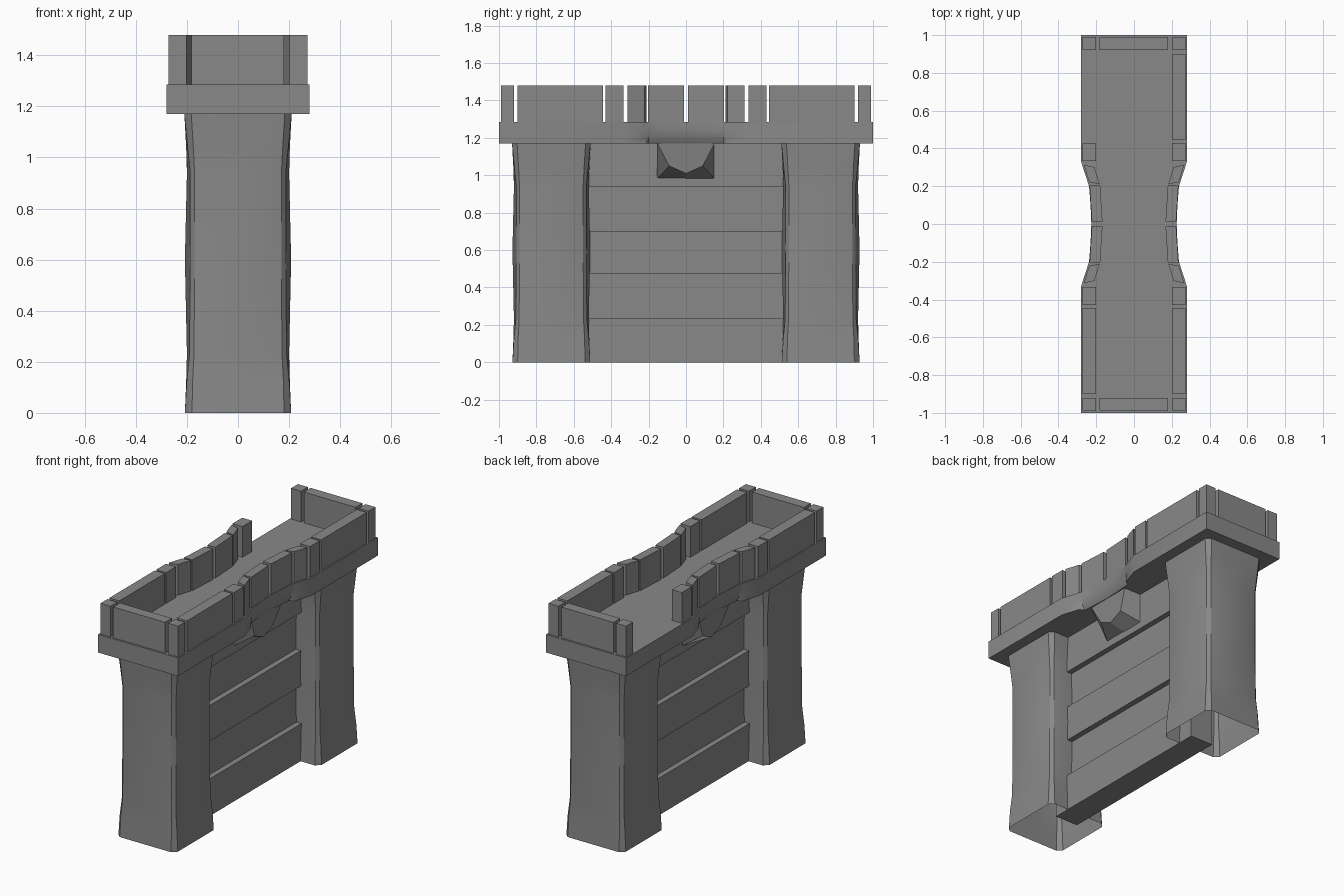
import bpy, bmesh

cube = bpy.data.objects.get("Cube")
if cube:
    bpy.data.objects.remove(cube, do_unlink=True)

# One stone colour for everything
stone = bpy.data.materials.new("grey stone")
stone.use_nodes = True
GREY = (0.25, 0.25, 0.25, 1)
stone.diffuse_color = GREY
stone.node_tree.nodes["Principled BSDF"].inputs["Base Color"].default_value = GREY


def finish(name, bm, smooth=None):
    bmesh.ops.recalc_face_normals(bm, faces=bm.faces)
    mesh = bpy.data.meshes.new(name)
    bm.to_mesh(mesh)
    bm.free()
    mesh.materials.append(stone)
    obj = bpy.data.objects.new(name, mesh)
    bpy.context.collection.objects.link(obj)
    if smooth:
        bpy.ops.object.select_all(action='DESELECT')
        obj.select_set(True)
        bpy.context.view_layer.objects.active = obj
        bpy.ops.object.shade_smooth_by_angle(angle=smooth)
    return obj


def loft(name, rings, caps=True, smooth=None):
    """Join equal-length closed rings of points with quads."""
    bm = bmesh.new()
    loops = [[bm.verts.new(p) for p in ring] for ring in rings]
    n = len(loops[0])
    for a, b in zip(loops, loops[1:]):
        for i in range(n):
            j = (i + 1) % n
            bm.faces.new((a[i], a[j], b[j], b[i]))
    if caps:
        bm.faces.new(loops[0])
        bm.faces.new(loops[-1])
    return finish(name, bm, smooth)


def prism(name, outline, z0, z1):
    return loft(name, [[(x, y, z) for x, y in outline] for z in (z0, z1)])


def box(name, x0, x1, y0, y1, z0, z1):
    return prism(name, [(x0, y0), (x1, y0), (x1, y1), (x0, y1)], z0, z1)


# Pillars: square flared foot and head, faceted shaft, open underneath
def pillar_ring(z, side, flat, shoulder, inner, cy):
    quarter = [(side, -flat), (side, flat), (shoulder, inner), (inner, shoulder)]
    ring = []
    for k in range(4):
        for x, y in quarter:
            for _ in range(k):
                x, y = -y, x
            ring.append((x, cy + y, z))
    return ring


SHAFT = [
    (0.00, 0.208, 0.100, 0.208, 0.180),
    (0.12, 0.203, 0.098, 0.201, 0.178),
    (0.23, 0.200, 0.095, 0.190, 0.172),
    (0.60, 0.208, 0.078, 0.187, 0.170),
    (0.94, 0.200, 0.092, 0.187, 0.170),
    (1.04, 0.203, 0.100, 0.197, 0.175),
    (1.17, 0.210, 0.105, 0.210, 0.183),
]
for label, cy in (("front", -0.72), ("back", 0.72)):
    loft(label + "_pillar", [pillar_ring(*row, cy) for row in SHAFT],
         caps=False, smooth=0.25)

# Wall between the pillars: courses alternately thick and thin
COURSES = [0, 0.235, 0.475, 0.70, 0.94, 1.18]
for i, (z0, z1) in enumerate(zip(COURSES, COURSES[1:])):
    half = 0.045 if i % 2 else 0.08
    box(f"wall_course_{i + 1}", -half, half, -0.62, 0.62, z0, z1)

# Platform with a narrowed middle whose lower edge is rounded off
SIDE = [(0.28, -1), (0.28, -0.33), (0.243, -0.215), (0.238, -0.2), (0.23, -0.1),
        (0.226, 0), (0.23, 0.1), (0.238, 0.2), (0.243, 0.215), (0.28, 0.33), (0.28, 1)]


def platform_ring(z, tuck):
    side = [(x - (tuck if abs(y) < 0.21 else 0), y, z) for x, y in SIDE]
    return side + [(-x, -y, z) for x, y, z in side]


loft("platform", [platform_ring(1.17, 0.025), platform_ring(1.195, 0.01),
                  platform_ring(1.24, 0), platform_ring(1.285, 0)], smooth=0.5)

# Tapered corbel under the platform on each long side
for label, s in (("left", 1), ("right", -1)):
    bm = bmesh.new()
    back = [(0.155, 1.175), (0.155, 0.98), (0, 0.98), (-0.155, 0.98), (-0.155, 1.175)]
    face = [(0.155, 1.175), (0.09, 1.05), (0, 1.01), (-0.09, 1.05), (-0.155, 1.175)]
    b = [bm.verts.new((s * 0.07, y, z)) for y, z in back]
    f = [bm.verts.new((s * (0.2 if z > 1.1 else 0.18), y, z)) for y, z in face]
    for i in range(5):
        j = (i + 1) % 5
        bm.faces.new((b[i], b[j], f[j], f[i]))
    bm.faces.new(b)
    bm.faces.new(f)
    finish(label + "_corbel", bm)

# Parapet blocks: y start, outer x, y end, outer x
BASE, TOP = 1.28, 1.48
BLOCKS = {
    "corner_block": (0.92, 0.272, 0.988, 0.272),
    "long_block": (0.445, 0.272, 0.9, 0.272),
    "short_block": (0.333, 0.272, 0.43, 0.272),
    "angled_block": (0.222, 0.237, 0.313, 0.266),
    "middle_block": (0.012, 0.223, 0.203, 0.235),
}
for sx, side in ((1, "left"), (-1, "right")):
    for sy, end in ((-1, "front"), (1, "back")):
        for name, (y0, x0, y1, x1) in BLOCKS.items():
            # The right rear stretch is left open as an entrance
            if name == "long_block" and (sx, sy) == (-1, 1):
                continue
            skew = 0.012 if name == "angled_block" else 0
            w = 0.056 if name in ("angled_block", "middle_block") else 0.07
            outline = [(x0, y0), (x1, y1), (x1 - w, y1 - skew), (x0 - w, y0 - skew)]
            prism(f"{end}_{side}_{name}", [(sx * x, sy * y) for x, y in outline], BASE, TOP)

# Parapet across each end
for label, s in (("front", -1), ("back", 1)):
    y0, y1 = sorted((s * 0.92, s * 0.988))
    box(label + "_end_parapet", -0.183, 0.18, y0, y1, BASE, TOP)
